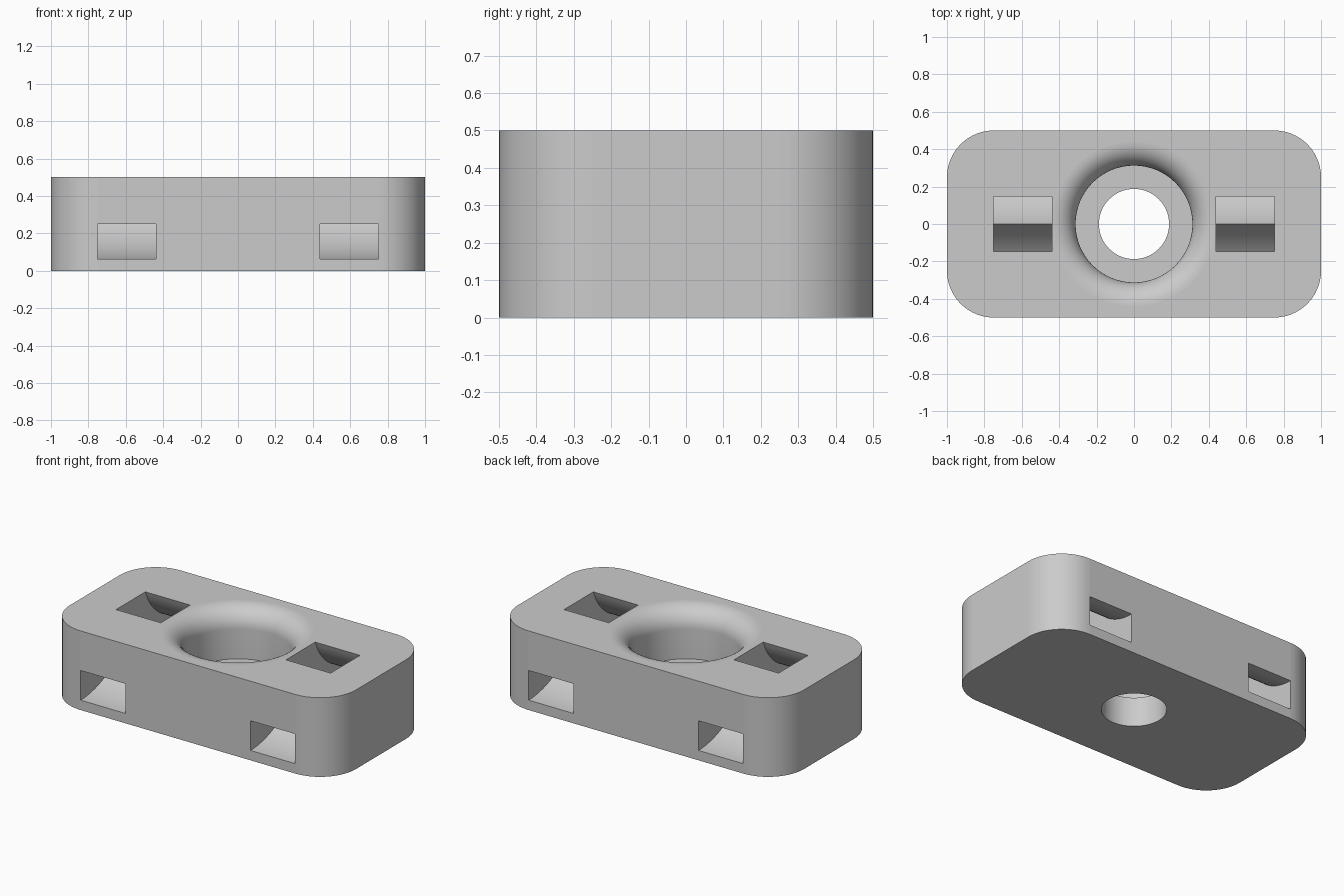
import bpy, bmesh
from math import sin, cos, pi, radians
from mathutils import Vector, Matrix

cube = bpy.data.objects.get("Cube")
if cube:
    bpy.data.objects.remove(cube, do_unlink=True)

LENGTH, DEPTH, HEIGHT, CORNER = 2.0, 1.0, 0.5, 0.25

grey = bpy.data.materials.new("plain_grey")
grey.use_nodes = True
grey.diffuse_color = (0.6, 0.6, 0.6, 1)
grey.node_tree.nodes["Principled BSDF"].inputs["Base Color"].default_value = (0.6, 0.6, 0.6, 1)


def arc(cx, cy, r, start, end, steps):
    """Points along a circular arc, angles in degrees."""
    angles = [radians(start + (end - start) * i / steps) for i in range(steps + 1)]
    return [(cx + r * cos(a), cy + r * sin(a)) for a in angles]


def make_object(name, bm):
    bmesh.ops.recalc_face_normals(bm, faces=bm.faces)
    mesh = bpy.data.meshes.new(name)
    bm.to_mesh(mesh)
    bm.free()
    mesh.materials.append(grey)
    obj = bpy.data.objects.new(name, mesh)
    bpy.context.collection.objects.link(obj)
    return obj


def prism(name, points, offset):
    """Close a flat outline and extrude it along the offset."""
    bm = bmesh.new()
    face = bm.faces.new([bm.verts.new(p) for p in points])
    result = bmesh.ops.extrude_face_region(bm, geom=[face])
    moved = [v for v in result["geom"] if isinstance(v, bmesh.types.BMVert)]
    bmesh.ops.translate(bm, verts=moved, vec=Vector(offset))
    return make_object(name, bm)


def lathe(name, profile, segments):
    """Turn a radius/height profile about z and cap both ends."""
    bm = bmesh.new()
    rings = [[bm.verts.new((r * cos(2 * pi * i / segments), r * sin(2 * pi * i / segments), z))
              for i in range(segments)] for r, z in profile]
    for low, high in zip(rings, rings[1:]):
        for i in range(segments):
            j = (i + 1) % segments
            bm.faces.new((low[i], low[j], high[j], high[i]))
    bm.faces.new(rings[0])
    bm.faces.new(rings[-1])
    return make_object(name, bm)


# Rounded block
outline = []
for sx, sy, start in ((1, 1, 0), (-1, 1, 90), (-1, -1, 180), (1, -1, 270)):
    outline += arc(sx * (LENGTH / 2 - CORNER), sy * (DEPTH / 2 - CORNER), CORNER,
                   start, start + 90, 16)
block = prism("mounting_block", [(x, y, 0) for x, y in outline], (0, 0, HEIGHT))

# Stepped centre hole with a rounded mouth
HOLE, BORE, STEP, ROUND = 0.1875, 0.3125, 0.1875, 0.125
mouth = arc(BORE + ROUND, HEIGHT - ROUND, ROUND, 180, 90, 12)
profile = [(HOLE, -0.1), (HOLE, STEP), (BORE, STEP)] + mouth + [(BORE + ROUND, HEIGHT + 0.1)]
cutters = [lathe("centre_hole_cutter", profile, 64)]

# Curved strap channels running from the long sides up to the top
AXIS_Z, INNER, OUTER = 0.625, 0.375, 0.5625
SLOT_START, SLOT_WIDTH = 0.4375, 0.3125
inner_arc = arc(0, AXIS_Z, INNER, -90, 0, 24)
outer_arc = arc(0, AXIS_Z, OUTER, 0, -90, 24)
section = [(-0.1, AXIS_Z - INNER)] + inner_arc + outer_arc + [(-0.1, AXIS_Z - OUTER)]
for side in (1, -1):
    for end in (1, -1):
        points = [(side * SLOT_START, end * (DEPTH / 2 - d), z) for d, z in section]
        cutters.append(prism("strap_channel_cutter", points, (side * SLOT_WIDTH, 0, 0)))

# Cut everything, bake the result and drop the cutters
for cutter in cutters:
    cutter.hide_render = True
    mod = block.modifiers.new("cut", 'BOOLEAN')
    mod.operation = 'DIFFERENCE'
    mod.solver = 'EXACT'
    mod.object = cutter
bpy.context.view_layer.update()
evaluated = block.evaluated_get(bpy.context.evaluated_depsgraph_get())
baked = bpy.data.meshes.new_from_object(evaluated)
block.modifiers.clear()
block.data = baked
for cutter in cutters:
    bpy.data.objects.remove(cutter, do_unlink=True)

# Smooth the curves, keep the planar faces flat
bpy.ops.object.select_all(action='DESELECT')
block.select_set(True)
bpy.context.view_layer.objects.active = block
bpy.ops.object.shade_smooth_by_angle(angle=radians(30))
for poly in block.data.polygons:
    if max(abs(c) for c in poly.normal) > 0.9999:
        poly.use_smooth = False
